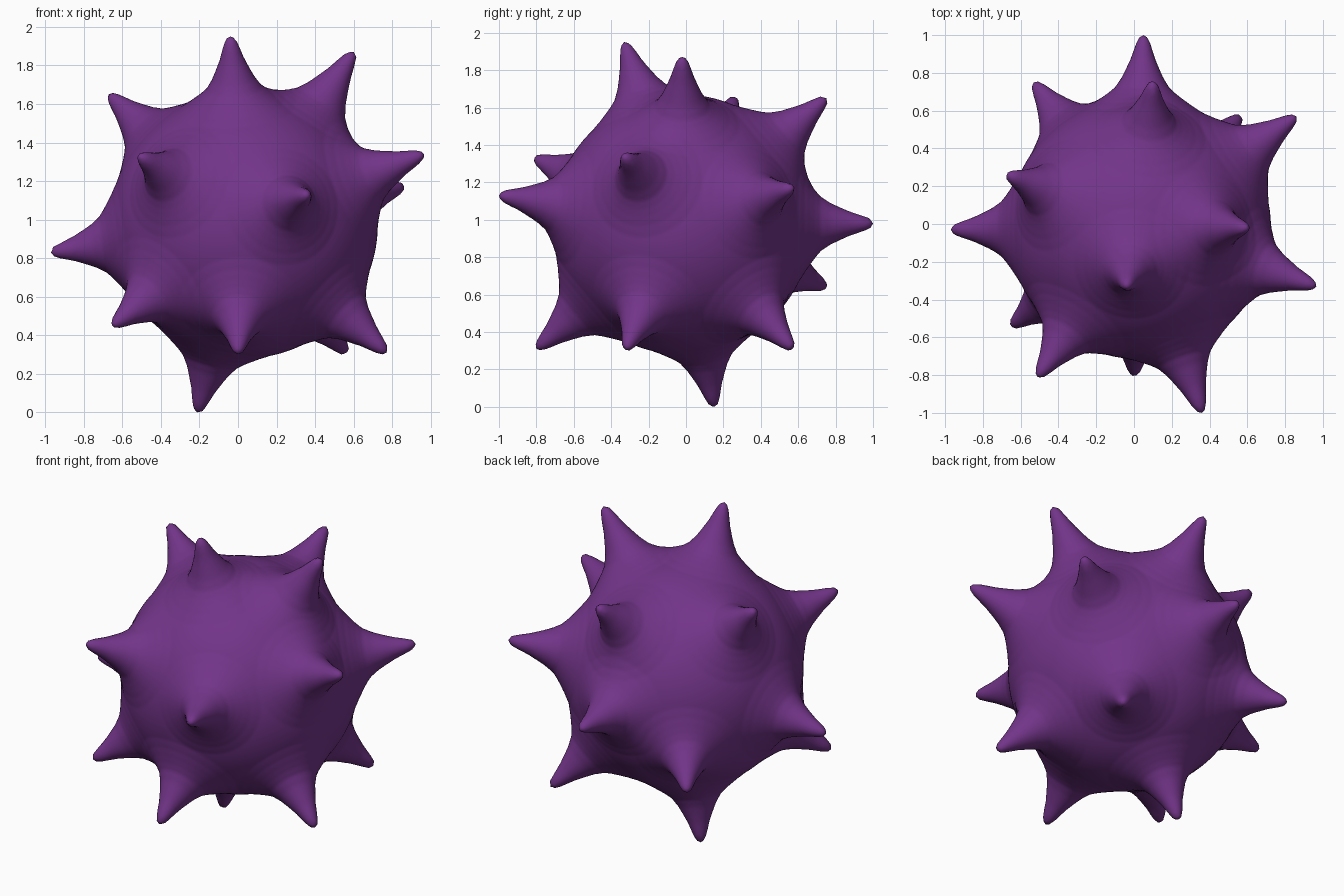
import bpy, bmesh, math
from mathutils import Vector

if "Cube" in bpy.data.objects:
    bpy.data.objects.remove(bpy.data.objects["Cube"])

CENTRE = Vector((0.03, -0.02, 0.975))
BODY = 0.695

# spike tips
TIPS = [Vector(t) - CENTRE for t in (
    (-0.04, -0.33, 1.95), (0.60, -0.02, 1.87), (-0.67, 0.26, 1.65), (0.10, 0.75, 1.65),
    (0.965, -0.33, 1.34), (-0.51, -0.81, 1.33), (0.86, 0.57, 1.17), (0.36, -1.0, 1.13),
    (0.05, 1.0, 0.98), (-0.97, -0.03, 0.83), (-0.53, 0.75, 0.64), (-0.65, -0.54, 0.45),
    (0.0, -0.80, 0.31), (0.77, -0.32, 0.31), (0.56, 0.57, 0.31), (-0.21, 0.15, 0.0))]
DIRS = [t.normalized() for t in TIPS]

# spike profile: angle from the axis in degrees, share of spike height
PROFILE = [(0, 1), (1.5, 0.955), (4, 0.63), (6, 0.46), (8, 0.32), (11, 0.185),
           (14, 0.12), (17, 0.075), (21, 0.03), (26, 0.0)]


def height(angle):
    for (a0, h0), (a1, h1) in zip(PROFILE, PROFILE[1:]):
        if angle <= a1:
            return h0 + (h1 - h0) * (angle - a0) / (a1 - a0)
    return 0.0


# round body with the spikes drawn out of it
bm = bmesh.new()
bmesh.ops.create_icosphere(bm, subdivisions=7, radius=1)
closest = [(-1, None)] * len(TIPS)
for v in bm.verts:
    d = v.co.normalized()
    dots = [d.dot(t) for t in DIRS]
    for i, c in enumerate(dots):
        if c > closest[i][0]:
            closest[i] = (c, v)
    r = BODY
    for c, tip in zip(dots, TIPS):
        if c > 0.85:
            r += (tip.length - BODY) * height(math.degrees(math.acos(min(1, c))))
    v.co = CENTRE + d * r

# exact spike points
for (c, v), tip in zip(closest, TIPS):
    v.co = CENTRE + tip

mesh = bpy.data.meshes.new("spiky_ball")
bm.to_mesh(mesh)
bm.free()
mesh.shade_smooth()
ball = bpy.data.objects.new("spiky_ball", mesh)
bpy.context.collection.objects.link(ball)

mat = bpy.data.materials.new("purple")
mat.diffuse_color = (0.17, 0.035, 0.25, 1)
mat.use_nodes = True
mat.node_tree.nodes["Principled BSDF"].inputs["Base Color"].default_value = mat.diffuse_color
mesh.materials.append(mat)
